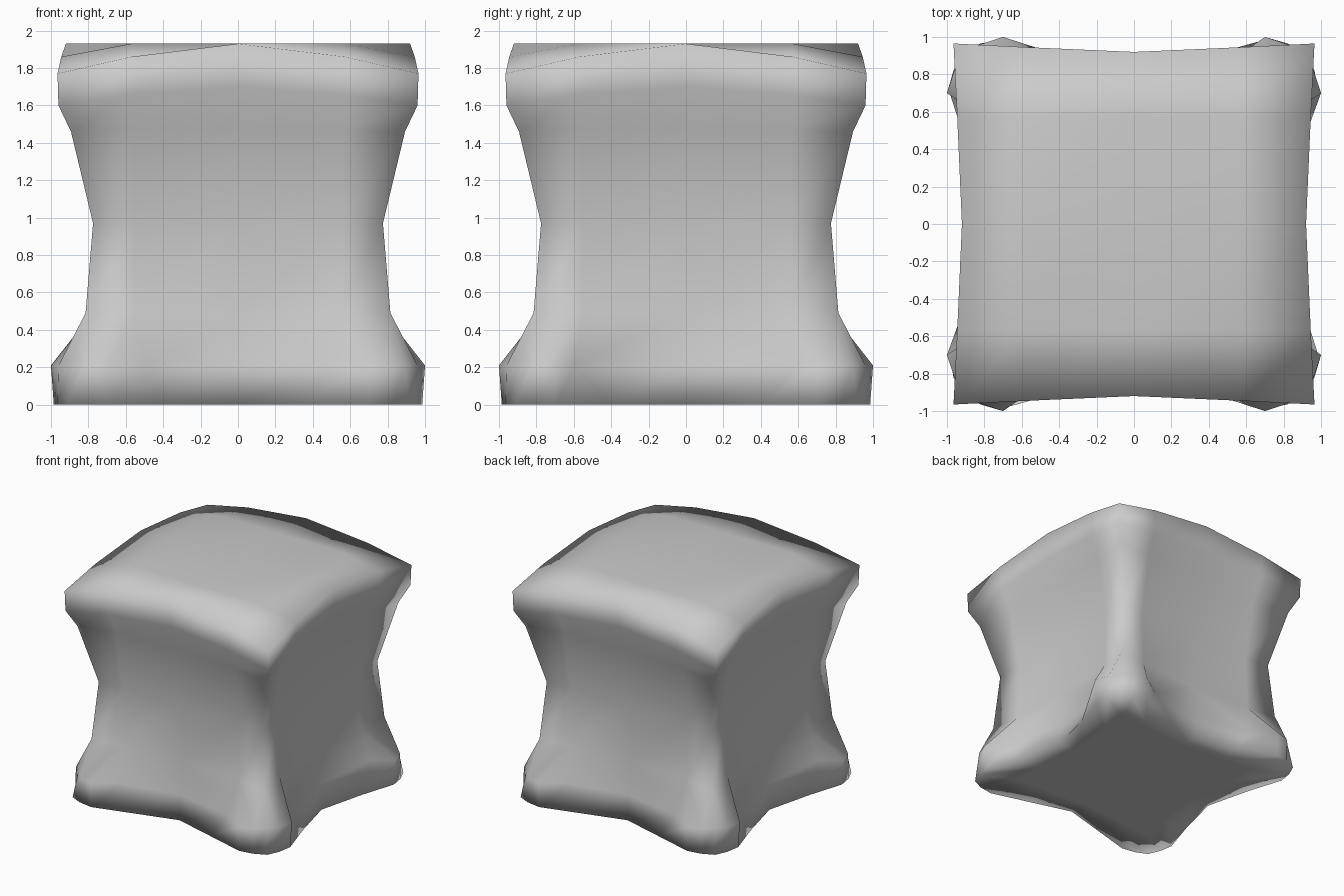
import bpy, bmesh
from mathutils import Matrix, Vector
from math import pi

if "Cube" in bpy.data.objects:
    bpy.data.objects.remove(bpy.data.objects["Cube"])

# Wall levels: (mid, quarter, corner), each (along, out, z) on the front side
WALLS = [
    ((0, .755, .49), (.55, .78, .49), (.815, .815, .49)),
    ((0, .75, .97), (.55, .76, .97), (.775, .775, .97)),    # waist
    ((0, .82, 1.47), (.56, .85, 1.47), (.893, .893, 1.46)),
    ((0, .905, 1.70), (.57, .93, 1.66), (.96, .96, 1.60)),
    ((0, .92, 1.93), (.57, .945, 1.86), (.965, .965, 1.77)),  # top rim
]
# Feet levels: z, mid, flank on front/back, flank on sides, toe, shoulder, corner
FEET = [
    (.00, .79, (.36, .89), (.40, .89), (.70, .985), (.82, .965), .92),
    (.21, .775, (.50, .86), (.60, .84), (.70, 1.0), (.82, .96), .89),
]

bm = bmesh.new()


def ring(sides):
    """Closed ring; each half side runs mid to corner and is mirrored."""
    out = []
    for k in range(4):
        half = sides[k % 2]
        left = [(-a, -o, z) for a, o, z in reversed(half[1:])]
        right = [(a, -o, z) for a, o, z in half[:-1]]
        turn = Matrix.Rotation(k * pi / 2, 3, 'Z')
        out += [bm.verts.new(turn @ Vector(p)) for p in left + right]
    return out


def foot_ring(z, mid, fy, fx, toe, sh, c):
    half = [[(a, o, z) for a, o in ((0, mid), f, toe, sh, (c, c))] for f in (fy, fx)]
    return ring(half)


def bridge(a, b):
    """Join two rings; ring a may hold twice as many points as b."""
    n, s = len(b), len(a) // len(b)
    for k in range(n):
        p = [a[(s * k + i) % len(a)] for i in range(s + 1)]
        if s == 2:
            bm.faces.new((p[0], p[1], b[k]))
        bm.faces.new((p[-2], p[-1], b[(k + 1) % n], b[k]))


def cap(r, size, z):
    """Close a 16-point ring with a 4 x 4 grid of quads."""
    g = {}
    for i in range(5):
        for j in range(5):
            if j == 0:
                g[i, j] = r[i]
            elif i == 4:
                g[i, j] = r[4 + j]
            elif j == 4:
                g[i, j] = r[12 - i]
            elif i == 0:
                g[i, j] = r[16 - j]
            else:
                g[i, j] = bm.verts.new(((i - 2) * size, (j - 2) * size, z))
    for i in range(4):
        for j in range(4):
            bm.faces.new((g[i, j], g[i + 1, j], g[i + 1, j + 1], g[i, j + 1]))


# Feet and waisted walls
sole = ring([[(0, .62, 0), (.4, .65, 0), (.67, .67, 0)]] * 2)
feet = [foot_ring(*f) for f in FEET]
walls = [ring([w] * 2) for w in WALLS]
bridge(feet[0], sole)
bridge(feet[0], feet[1])
bridge(feet[1], walls[0])
for lo, hi in zip(walls, walls[1:]):
    bridge(lo, hi)

# Domed seat and flat underside
cap(walls[-1], .57, 1.93)
cap(sole, .4, 0)

bmesh.ops.recalc_face_normals(bm, faces=bm.faces)
for f in bm.faces:
    f.smooth = True
mesh = bpy.data.meshes.new("waisted_block")
bm.to_mesh(mesh)
bm.free()
bpy.context.collection.objects.link(bpy.data.objects.new("waisted_block", mesh))
